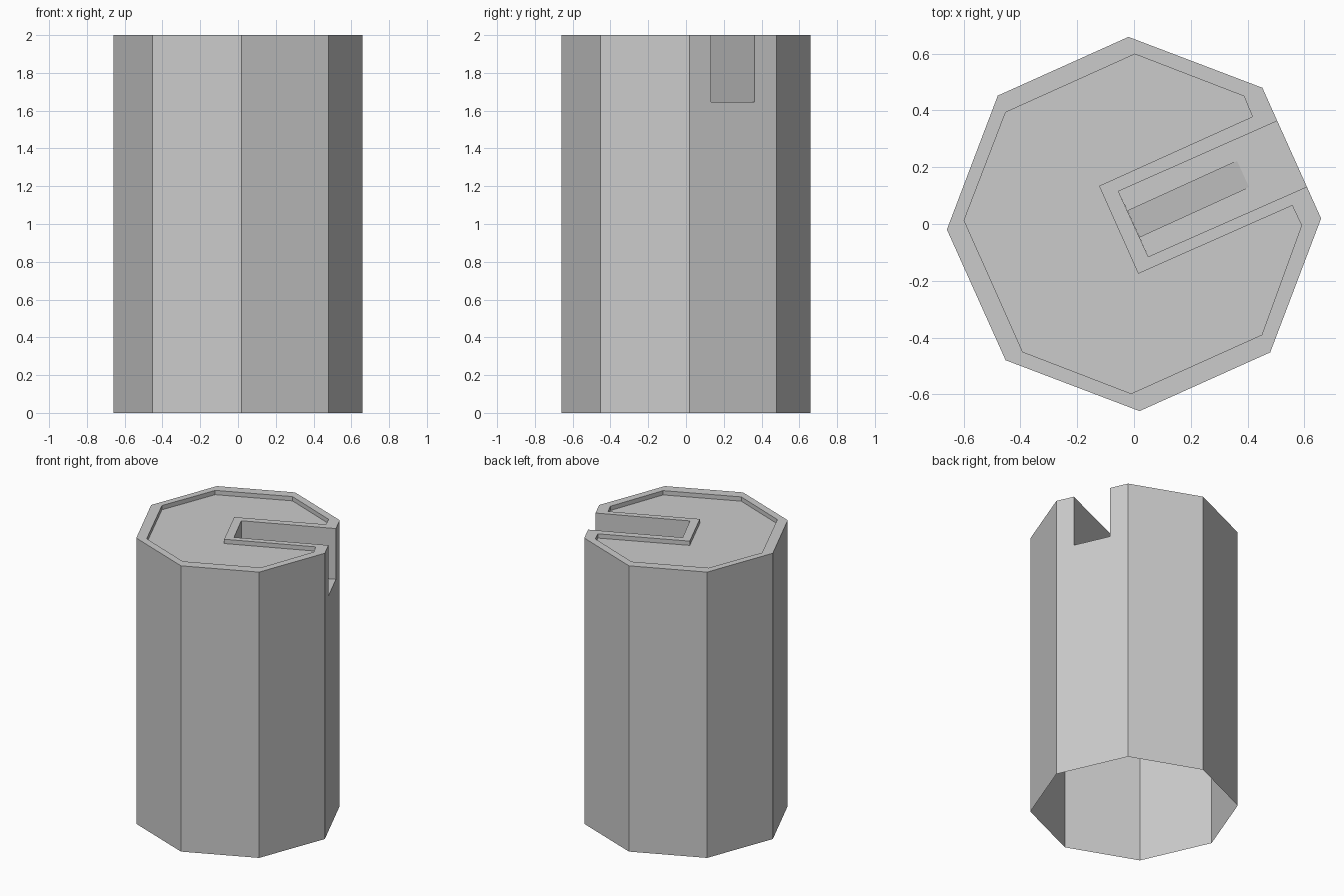
import bpy, bmesh, math

if "Cube" in bpy.data.objects:
    bpy.data.objects.remove(bpy.data.objects["Cube"])

R, TOP, RECESS, SLOT_Z, RAMP_Z = 0.659, 2.0, 1.97, 1.645, 1.47


def make_object(name, bm):
    bmesh.ops.remove_doubles(bm, verts=bm.verts, dist=0.0005)
    bmesh.ops.recalc_face_normals(bm, faces=bm.faces)
    mesh = bpy.data.meshes.new(name)
    bm.to_mesh(mesh)
    bm.free()
    obj = bpy.data.objects.new(name, mesh)
    bpy.context.collection.objects.link(obj)
    return obj


def at(points, z):
    return [(x, y, z) for x, y in points]


bm = bmesh.new()


def face(points):
    bm.faces.new([bm.verts.new(p) for p in points])


def strip(low, high, closed=True):
    for i in range(len(low) - (not closed)):
        j = (i + 1) % len(low)
        face([low[i], low[j], high[j], high[i]])


# Plan outlines: octagon interrupted by the slot between corners 0 and 1
octagon = [(R * math.cos(math.radians(1.7 + 45 * i)),
            R * math.sin(math.radians(1.7 + 45 * i))) for i in range(8)]


def on_slot_side(t):
    (ax, ay), (bx, by) = octagon[:2]
    return (ax + (bx - ax) * t, ay + (by - ay) * t)


slot = [on_slot_side(0.243), (0.05, -0.115), (-0.055, 0.115), on_slot_side(0.746)]
outer = [octagon[0]] + slot + octagon[1:]
inner = [(0.59, -0.005), (0.557, 0.065), (0.015, -0.175), (-0.123, 0.134),
         (0.417, 0.378), (0.387, 0.45), (0.003, 0.598), (-0.452, 0.393),
         (-0.598, 0.013), (-0.392, -0.45), (-0.01, -0.597), (0.45, -0.39)]

# Open-bottomed outer walls, with the notched wall last
around = octagon[1:] + octagon[:1]
strip(at(around, 0), at(around, TOP), closed=False)
a, b, s, e = octagon[0], octagon[1], slot[0], slot[3]
face(at([a, b], 0) + at([b, e], TOP) + at([e, s], SLOT_Z) + at([s, a], TOP))

# Raised rim, rim inner wall and sunken top
strip(at(outer, TOP), at(inner, TOP))
strip(at(inner, RECESS), at(inner, TOP))
face(at(inner, RECESS))

# Slot walls, and slot floor with a sloping channel
strip(at(slot, SLOT_Z), at(slot, TOP), closed=False)
near = [(0.019, -0.046), (-0.023, 0.046)]
far = [(0.405, 0.13), (0.363, 0.222)]
face(at([slot[0], slot[1], near[0], far[0], far[1], near[1], slot[2], slot[3]], SLOT_Z))
face(at(far, SLOT_Z) + at(near[::-1], RAMP_Z))
face(at(near, SLOT_Z) + at(near[::-1], RAMP_Z))
for n, f in zip(near, far):
    face(at([n, f], SLOT_Z) + at([n], RAMP_Z))

make_object("slotted_post", bm)
